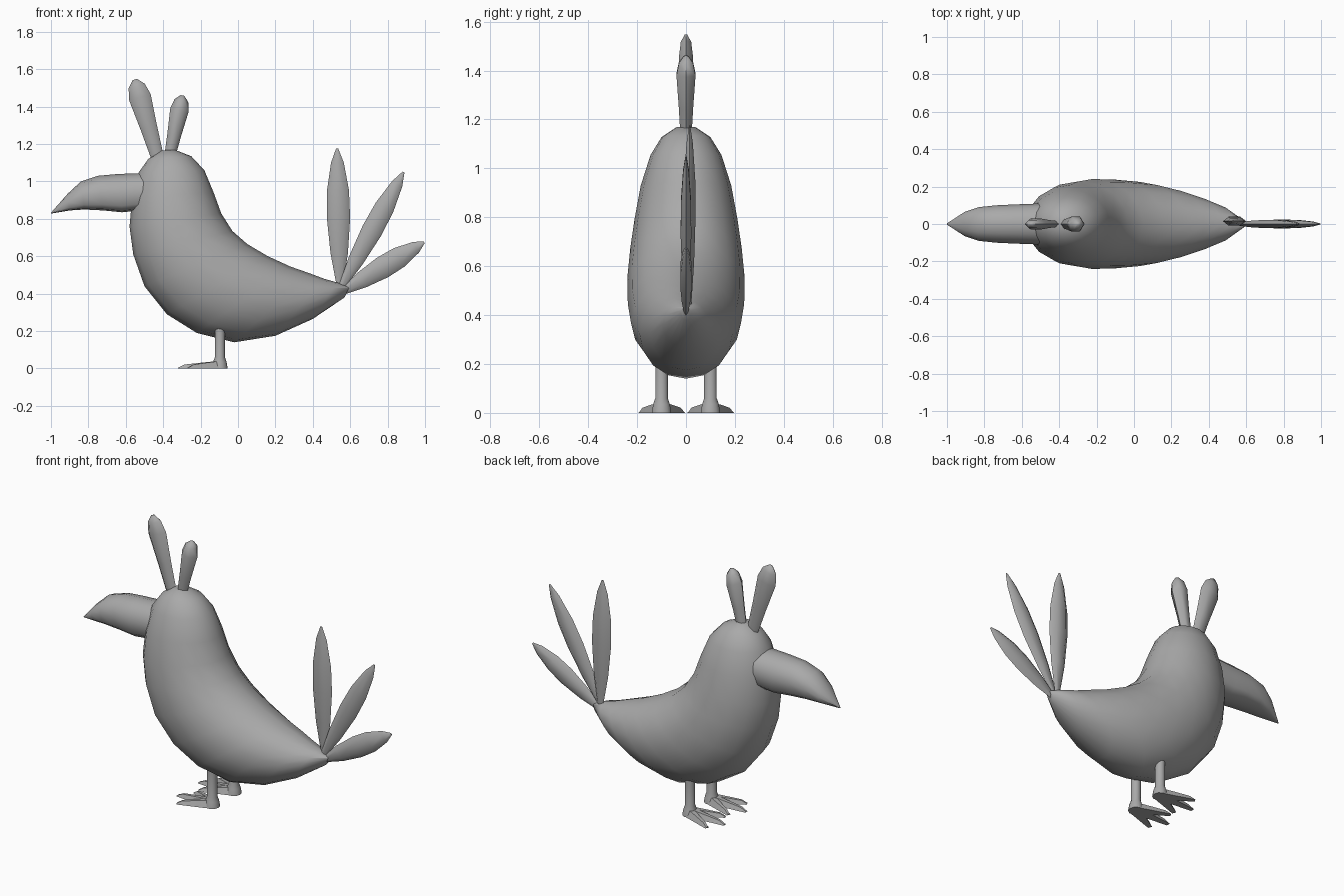
import bpy, bmesh, math
from mathutils import Vector

if "Cube" in bpy.data.objects:
    bpy.data.objects.remove(bpy.data.objects["Cube"])

GREY = (0.4, 0.4, 0.4, 1)
mat = bpy.data.materials.new("plain grey")
mat.use_nodes = True
mat.diffuse_color = GREY
mat.node_tree.nodes["Principled BSDF"].inputs["Base Color"].default_value = GREY


def loft(name, rings, angle=50):
    """Skin a list of equal-sized rings and close both ends."""
    bm = bmesh.new()
    loops = [[bm.verts.new(p) for p in ring] for ring in rings]
    n = len(loops[0])
    for a, b in zip(loops, loops[1:]):
        for i in range(n):
            j = (i + 1) % n
            bm.faces.new((a[i], a[j], b[j], b[i]))
    bm.faces.new(loops[0][::-1])
    bm.faces.new(loops[-1])
    bmesh.ops.recalc_face_normals(bm, faces=bm.faces)
    mesh = bpy.data.meshes.new(name)
    bm.to_mesh(mesh)
    bm.free()
    mesh.materials.append(mat)
    obj = bpy.data.objects.new(name, mesh)
    bpy.context.collection.objects.link(obj)
    bpy.ops.object.select_all(action="DESELECT")
    obj.select_set(True)
    bpy.context.view_layer.objects.active = obj
    bpy.ops.object.shade_smooth_by_angle(angle=math.radians(angle))
    return obj


def section(top, bottom, half_width, sides=16, flat=1.0, y=0):
    """Oval ring spanning two points of the side outline; flat < 1 squares the underside."""
    top, bottom = Vector((top[0], y, top[1])), Vector((bottom[0], y, bottom[1]))
    mid, up = (top + bottom) / 2, (top - bottom) / 2
    ring = []
    for i in range(sides):
        a = math.tau * i / sides
        c, s = math.cos(a), math.sin(a)
        if c < 0:
            c, s = -abs(c) ** flat, math.copysign(abs(s) ** flat, s)
        ring.append(mid + up * c + Vector((0, half_width * s, 0)))
    return ring


# Body: back outline, belly outline, half width, from crown to tail
body = [
    ((-0.34, 1.17), (-0.41, 1.165), 0.04),
    ((-0.25, 1.135), (-0.48, 1.12), 0.10),
    ((-0.18, 1.06), (-0.53, 1.05), 0.145),
    ((-0.13, 0.94), (-0.565, 0.92), 0.185),
    ((-0.09, 0.83), (-0.58, 0.76), 0.21),
    ((-0.03, 0.735), (-0.56, 0.61), 0.228),
    ((0.05, 0.665), (-0.50, 0.44), 0.24),
    ((0.16, 0.60), (-0.38, 0.29), 0.238),
    ((0.28, 0.545), (-0.22, 0.19), 0.225),
    ((0.38, 0.51), (-0.02, 0.14), 0.19),
    ((0.46, 0.48), (0.2, 0.175), 0.145),
    ((0.53, 0.46), (0.4, 0.265), 0.095),
    ((0.595, 0.435), (0.57, 0.38), 0.02),
]
loft("body", [section(*row) for row in body], 80)

# Beak: rounded above, flatter below, hooked to a point
beak = [
    ((-0.50, 1.045), (-0.48, 0.85), 0.11),
    ((-0.64, 1.04), (-0.62, 0.835), 0.105),
    ((-0.75, 1.03), (-0.72, 0.845), 0.10),
    ((-0.84, 1.0), (-0.82, 0.85), 0.09),
    ((-0.91, 0.935), (-0.90, 0.845), 0.065),
    ((-0.998, 0.835), (-1.0, 0.828), 0.004),
]
loft("beak", [section(*row, sides=12, flat=0.6) for row in beak])


def feather(name, base, tip, profile, thickness, y=0):
    """Flattened blade in the side plane; profile holds (position, half width)."""
    base, tip = Vector(base), Vector(tip)
    side = Vector((-(tip - base).y, (tip - base).x)).normalized()
    rings = []
    for t, w in profile:
        c = base.lerp(tip, t)
        rings.append(section(c + side * w, c - side * w, w * thickness, sides=6, y=y))
    loft(name, rings, 60)


# Crest feathers
crest = [(0, 0.55), (0.4, 0.75), (0.78, 1), (0.92, 0.75), (1, 0.2)]
for name, base, tip, w, thick in (
    ("crest_feather_front", (-0.425, 1.11), (-0.552, 1.545), 0.06, 0.55),
    ("crest_feather_rear", (-0.37, 1.11), (-0.297, 1.46), 0.05, 0.9),
):
    feather(name, base, tip, [(t, k * w) for t, k in crest], thick)

# Tail feathers
tail = [(0, 0.25), (0.25, 0.75), (0.5, 1), (0.7, 0.95), (0.9, 0.55), (1, 0.1)]
for name, base, tip, w, y in (
    ("tail_feather_upright", (0.545, 0.43), (0.53, 1.175), 0.062, 0.015),
    ("tail_feather_middle", (0.545, 0.42), (0.885, 1.05), 0.056, 0),
    ("tail_feather_low", (0.55, 0.405), (0.995, 0.675), 0.06, 0),
):
    feather(name, base, tip, [(t, k * w) for t, k in tail], 0.45, y)


def toe(name, heel, tip, heel_width, tip_width, height):
    """Flat-soled wedge with a ridge on top."""
    heel, tip = Vector(heel), Vector(tip)
    side = Vector((-(tip - heel).y, (tip - heel).x, 0)).normalized()
    rings = []
    for t, h in ((0, height), (0.45, height * 0.75), (0.85, height * 0.5), (1, 0.004)):
        c = heel.lerp(tip, t)
        w = heel_width + (tip_width - heel_width) * t
        up = Vector((0, 0, h))
        rings.append([c - side * w, c + side * w, c + side * w * 0.45 + up, c - side * w * 0.45 + up])
    loft(name, rings, 40)


# Legs and three-toed feet, one per side
for label, y in (("left", 0.1), ("right", -0.1)):
    leg = []
    for z, r in ((0, 0.042), (0.035, 0.036), (0.06, 0.027), (0.22, 0.027)):
        leg.append([(-0.097 + r * math.cos(a), y + r * math.sin(a), z)
                    for a in (math.tau * i / 10 for i in range(10))])
    loft(label + "_leg", leg)
    for part, dx, dy in (("inner", -0.17, -0.085), ("middle", -0.225, 0), ("outer", -0.17, 0.085)):
        toe(f"{label}_{part}_toe", (-0.085, y, 0),
            (-0.097 + dx, y + math.copysign(dy, dy * y), 0), 0.034, 0.012, 0.042)
